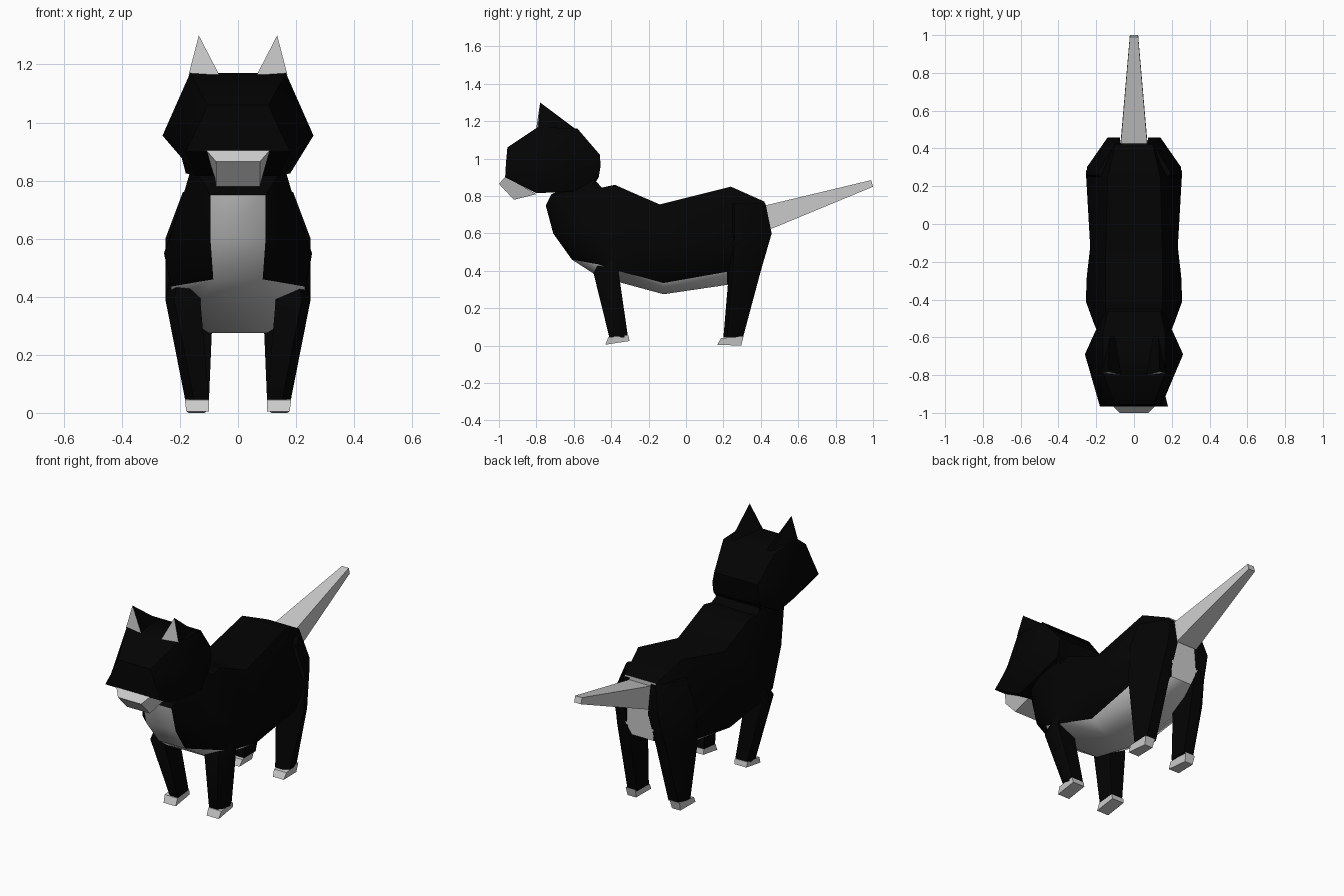
import bpy, bmesh, math

if "Cube" in bpy.data.objects:
    bpy.data.objects.remove(bpy.data.objects["Cube"])

black = bpy.data.materials.new("black_fur")
black.diffuse_color = (0.001, 0.001, 0.001, 1)
black.use_nodes = True
black.node_tree.nodes["Principled BSDF"].inputs["Base Color"].default_value = black.diffuse_color
grey = bpy.data.materials.new("grey_fur")
grey.diffuse_color = (0.8, 0.8, 0.8, 1)
grey.use_nodes = True
grey.node_tree.nodes["Principled BSDF"].inputs["Base Color"].default_value = grey.diffuse_color


def finish(name, bm, mirror=False, two_tone=True, smooth=False):
    bmesh.ops.recalc_face_normals(bm, faces=bm.faces)
    me = bpy.data.meshes.new(name)
    bm.to_mesh(me)
    bm.free()
    ob = bpy.data.objects.new(name, me)
    bpy.context.collection.objects.link(ob)
    if two_tone:
        me.materials.append(black)
        me.materials.append(grey)
    if smooth:
        bpy.ops.object.select_all(action='DESELECT')
        bpy.context.view_layer.objects.active = ob
        ob.select_set(True)
        bpy.ops.object.shade_smooth_by_angle(angle=math.radians(50))
    if mirror:
        ob.modifiers.new("mirror", 'MIRROR')
    return ob


def loft(name, rings, is_grey=lambda i, j: False, end_grey=0, **kw):
    bm = bmesh.new()
    vs = [[bm.verts.new(p) for p in r] for r in rings]
    n = len(rings[0])
    for i in range(len(vs) - 1):
        for j in range(n):
            k = (j + 1) % n
            f = bm.faces.new((vs[i][j], vs[i][k], vs[i + 1][k], vs[i + 1][j]))
            f.material_index = int(is_grey(i, j))
    bm.faces.new(vs[0])
    bm.faces.new(vs[-1]).material_index = end_grey
    return finish(name, bm, **kw)


def full(half):
    return half + [(-x, y, z) for x, y, z in reversed(half)]


# Body: half rings run top, side, lower side, underside; front ring is the neck
body = [
    [(.13, -.50, .90), (.165, -.60, .83), (.13, -.72, .81), (.095, -.75, .75)],
    [(.15, -.45, .845), (.215, -.52, .66), (.16, -.65, .60), (.095, -.71, .60)],
    [(.15, -.38, .86), (.255, -.41, .55), (.23, -.47, .435), (.085, -.61, .46)],
    [(.15, -.29, .82), (.25, -.28, .55), (.23, -.36, .40), (.13, -.47, .37)],
    [(.15, -.14, .755), (.232, -.12, .55), (.20, -.12, .335), (.10, -.12, .275)],
    [(.14, .24, .85), (.255, .28, .55), (.21, .22, .395), (.11, .22, .325)],
    [(.10, .42, .77), (.14, .45, .60), (.09, .43, .50), (.07, .40, .42)],
]


def body_grey(i, j):
    return j == 3 or (i in (2, 3, 4) and j in (2, 4))


loft("body", [full(r) for r in body], body_grey, end_grey=1, smooth=True)

# Head: half rings run top, cheek, jaw, from face to nape
head = [
    [(.105, -.955, 1.06), (.145, -.963, .97), (.18, -.967, .90)],
    [(.165, -.79, 1.17), (.26, -.69, .955), (.14, -.80, .815)],
    [(.165, -.58, 1.16), (.215, -.59, .96), (.18, -.60, .825)],
    [(.14, -.46, 1.02), (.15, -.457, .96), (.15, -.467, .90)],
    [(.10, -.47, .97), (.12, -.49, .88), (.14, -.51, .83)],
]
loft("head", [full(r) for r in head], smooth=True)

# Ears with grey fronts
loft("ears", [
    [(.16, -.58, 1.155), (.10, -.58, 1.15), (.13, -.60, 1.16)],
    [(.17, -.79, 1.165), (.065, -.80, 1.165), (.135, -.78, 1.30)],
], mirror=True, end_grey=1)


# Legs: hexagon of inner x, outer x, rear outer x, front y, side start y, side end y, back y
def section(x0, x1, xb, y0, ya, yb, y1, z):
    return [(x0, y0, z), (x1 - .03, y0, z), (x1, ya, z),
            (x1, yb, z), (xb, y1, z), (x0, y1, z)]


loft("front_legs", [
    section(.13, .23, .22, -.43, -.40, -.37, -.35, .50),
    section(.13, .25, .24, -.495, -.42, -.38, -.36, .39),
    section(.10, .182, .175, -.41, -.38, -.33, -.31, .045)],
    mirror=True, smooth=True)
loft("hind_legs", [
    section(.07, .19, .10, .24, .26, .28, .425, .76),
    section(.075, .25, .14, .24, .26, .30, .458, .60),
    section(.085, .25, .15, .23, .25, .28, .40, .40),
    section(.10, .182, .165, .20, .22, .25, .305, .045)],
    mirror=True, smooth=True)


# Paws, muzzle and tail: four-sided grey blocks
def quad(x0, x1, front, back, inset=0):
    return [(x0, *front), (x1, *front), (x1 - inset, *back), (x0 + inset, *back)]


loft("front_paws", [quad(.10, .183, (-.415, .045), (-.308, .055)),
                    quad(.10, .178, (-.432, .005), (-.302, .025))],
     mirror=True, two_tone=False)
loft("hind_paws", [quad(.102, .182, (.187, .04), (.308, .05), .008),
                   quad(.108, .178, (.167, .005), (.295, 0), .008)],
     mirror=True, two_tone=False)
loft("muzzle", [quad(-.11, .11, (-.965, .905), (-.80, .81), .03),
                quad(-.075, .075, (-1.0, .865), (-.92, .78))], two_tone=False)
loft("tail", [quad(-.07, .07, (.425, .75), (.445, .62)),
              quad(-.022, .022, (.99, .885), (1.0, .85))], two_tone=False)
